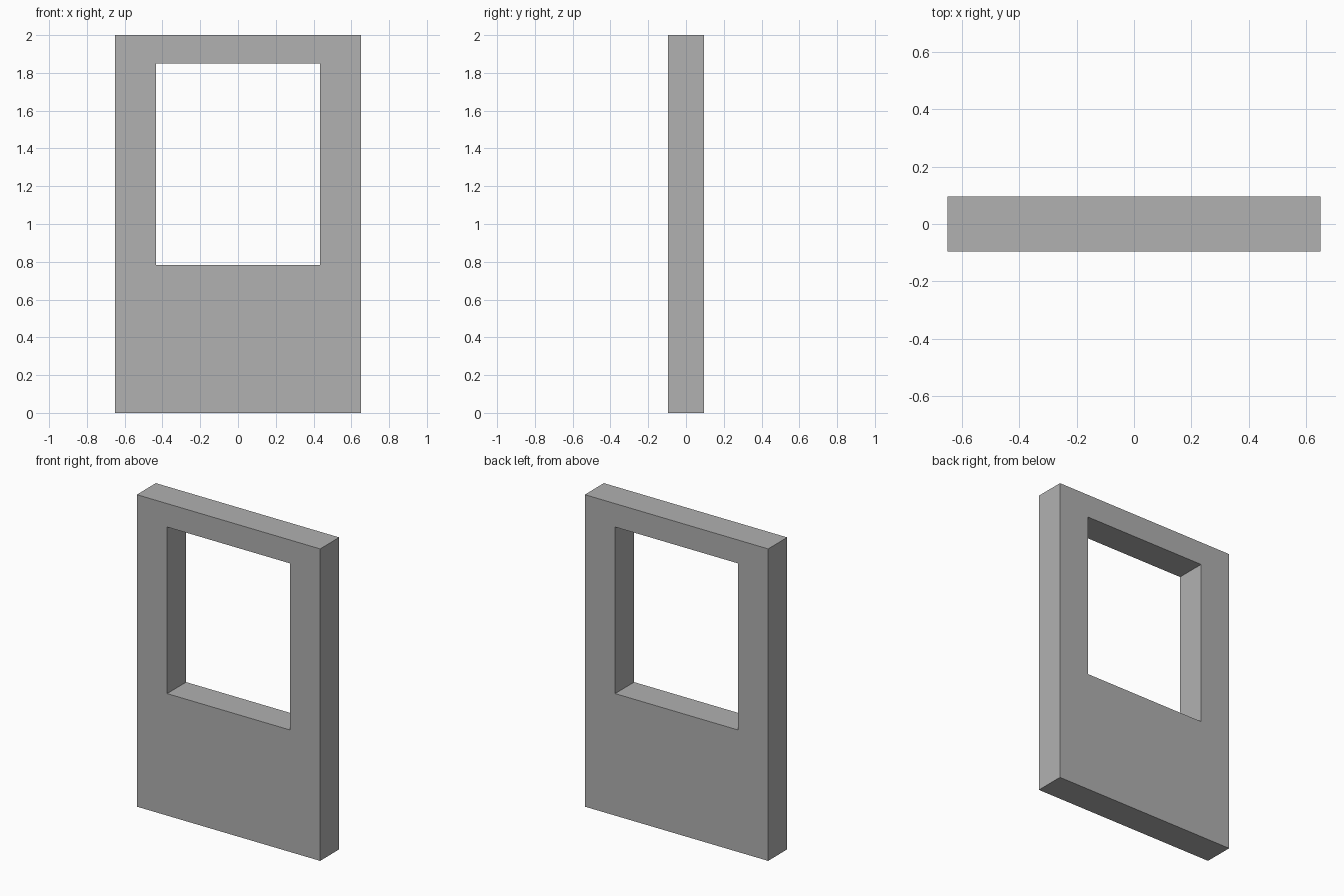
import bpy, bmesh

if "Cube" in bpy.data.objects:
    bpy.data.objects.remove(bpy.data.objects["Cube"])

WIDTH, HEIGHT, DEPTH = 1.30, 2.0, 0.193
OPEN_X, OPEN_BOTTOM, OPEN_TOP = 0.435, 0.782, 1.85


def rect(bm, half_w, z0, z1, y):
    corners = [(-half_w, z0), (half_w, z0), (half_w, z1), (-half_w, z1)]
    return [bm.verts.new((x, y, z)) for x, z in corners]


# Wall panel: a front face ring around the window opening, extruded to the back
bm = bmesh.new()
outer = rect(bm, WIDTH / 2, 0, HEIGHT, -DEPTH / 2)
inner = rect(bm, OPEN_X, OPEN_BOTTOM, OPEN_TOP, -DEPTH / 2)
ring = []
for i in range(4):
    j = (i + 1) % 4
    ring.append(bm.faces.new((outer[i], outer[j], inner[j], inner[i])))

result = bmesh.ops.extrude_face_region(bm, geom=ring, use_keep_orig=True)
moved = [g for g in result["geom"] if isinstance(g, bmesh.types.BMVert)]
bmesh.ops.translate(bm, verts=moved, vec=(0, DEPTH, 0))
bmesh.ops.recalc_face_normals(bm, faces=bm.faces)

mesh = bpy.data.meshes.new("window_wall_panel")
bm.to_mesh(mesh)
bm.free()
panel = bpy.data.objects.new("window_wall_panel", mesh)
bpy.context.collection.objects.link(panel)

# Dark grey finish
grey = bpy.data.materials.new("dark_grey")
grey.diffuse_color = (0.44, 0.44, 0.44, 1)
grey.use_nodes = True
grey.node_tree.nodes["Principled BSDF"].inputs["Base Color"].default_value = grey.diffuse_color
mesh.materials.append(grey)
